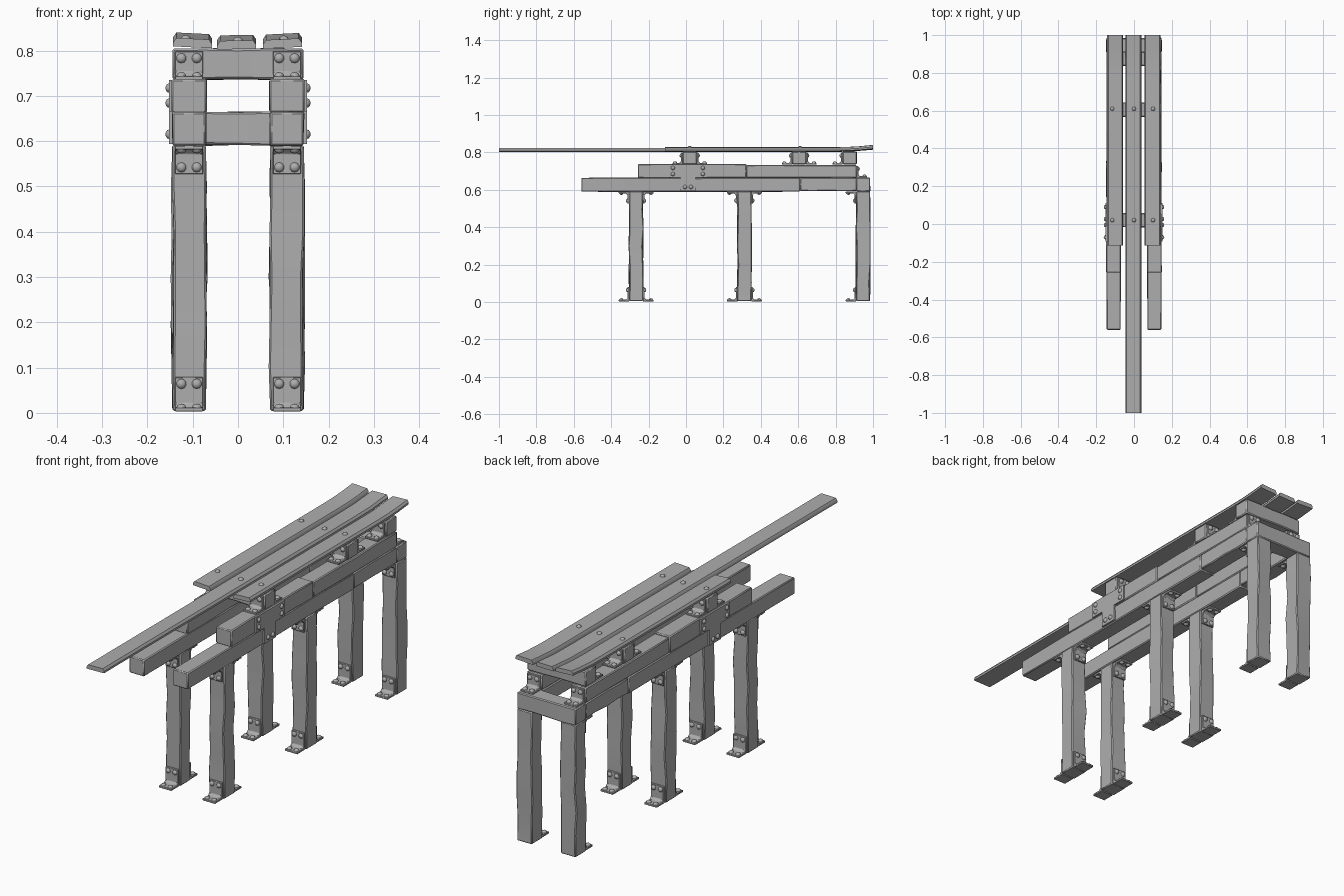
import bpy, bmesh, math, random
from mathutils import Vector, Matrix

random.seed(4)
if "Cube" in bpy.data.objects:
    bpy.data.objects.remove(bpy.data.objects["Cube"])

grey = bpy.data.materials.new("weathered_grey")
grey.use_nodes = True
COLOUR = (0.42, 0.42, 0.42, 1)
grey.diffuse_color = COLOUR
grey.node_tree.nodes["Principled BSDF"].inputs["Base Color"].default_value = COLOUR

X = 0.108       # side frame offset
W = 0.074       # timber thickness
parts = []


def finish(name, bm, bevel=0.0):
    bmesh.ops.recalc_face_normals(bm, faces=bm.faces)
    mesh = bpy.data.meshes.new(name)
    bm.to_mesh(mesh)
    bm.free()
    mesh.materials.append(grey)
    ob = bpy.data.objects.new(name, mesh)
    bpy.context.collection.objects.link(ob)
    if bevel:
        mod = ob.modifiers.new("worn_edges", "BEVEL")
        mod.width = bevel
        mod.limit_method = "ANGLE"
    parts.append(ob)
    return ob


def loft(name, rings, bevel=0.0):
    """Skin closed rings of points and cap both ends."""
    bm = bmesh.new()
    rows = [[bm.verts.new(p) for p in ring] for ring in rings]
    n = len(rows[0])
    for a, b in zip(rows, rows[1:]):
        for i in range(n):
            j = (i + 1) % n
            bm.faces.new((a[i], a[j], b[j], b[i]))
    bm.faces.new(rows[0])
    bm.faces.new(rows[-1][::-1])
    return finish(name, bm, bevel)


def timber(name, start, end, width=W, depth=W, cuts=4, wobble=0.002):
    """Hewn square timber whose sides waver slightly along its length."""
    start, end = Vector(start), Vector(end)
    axis = (end - start).normalized()
    u = Vector((0, 1, 0)) if abs(axis.x) > 0.5 else Vector((1, 0, 0))
    v = axis.cross(u)
    rings = []
    for k in range(cuts + 1):
        w = wobble if 0 < k < cuts else 0
        c = start.lerp(end, k / cuts)
        rings.append([c + u * (a * width / 2 + random.uniform(-w, w))
                      + v * (b * depth / 2 + random.uniform(-w, w))
                      for a, b in ((-1, -1), (1, -1), (1, 1), (-1, 1))])
    return loft(name, rings, 0.004)


def bolt(name, pos, normal, r=0.011):
    bm = bmesh.new()
    bmesh.ops.create_uvsphere(bm, u_segments=10, v_segments=6, radius=r)
    turn = Vector((0, 0, 1)).rotation_difference(Vector(normal)).to_matrix().to_4x4()
    squash = Matrix.Diagonal((1, 1, 0.75, 1))
    bmesh.ops.transform(bm, matrix=Matrix.Translation(pos) @ turn @ squash, verts=bm.verts)
    finish(name, bm)


def bracket(name, x, y, z, sy, sz, height=0.063, reach=0.056):
    """Angle iron in the corner at (y, z), opening towards sy and sz."""
    t = 0.009
    profile = [(0, 0), (reach, 0), (reach, t), (t * 2, t), (t, t * 2), (t, height), (0, height)]
    loft(name, [[(x + dx, y + sy * a, z + sz * b) for a, b in profile]
                for dx in (-0.031, 0.031)], 0.0015)
    for dx in (-0.017, 0.017):
        bolt(name + "_bolt", (x + dx, y + sy * t, z + sz * (height - 0.015)), (0, sy, 0))
        bolt(name + "_bolt", (x + dx, y + sy * (reach - 0.014), z + sz * t), (0, 0, sz))


def plank(name, x, y0, y1, lift, tilt, cuts=16):
    """Chamfered board with a gentle sag and an upturned back end."""
    rings = []
    for k in range(cuts + 1):
        y = y0 + (y1 - y0) * k / cuts
        z = 0.803 + lift + 0.012 * max(0, (y - 0.8) / 0.2) ** 2
        rings.append([(x + a, y, z + b + tilt * a) for a, b in
                      ((-0.043, 0), (0.043, 0), (0.043, 0.009), (0.036, 0.019),
                       (-0.036, 0.019), (-0.043, 0.009))])
    loft(name, rings)


# Side frames: legs, stacked beams, brackets
for side, s in (("right", -1), ("left", 1)):
    x = s * X
    for place, y in (("front", -0.267), ("middle", 0.312), ("back", 0.947)):
        leg = f"{side}_{place}_leg"
        timber(leg, (x, y, 0.004), (x, y, 0.592), cuts=6, wobble=0.004)
        for d in ((-1,) if place == "back" else (-1, 1)):
            face = y + d * W / 2
            bracket(leg + "_foot_bracket", x, face, 0.003, d, 1, height=0.076)
            bracket(leg + "_top_bracket", x, face, 0.59, d, -1)

    timber(f"{side}_lower_beam_front", (x, -0.56, 0.627), (x, 0.61, 0.627))
    timber(f"{side}_lower_beam_back", (x, 0.61, 0.629), (x, 0.912, 0.629), depth=0.07)
    timber(f"{side}_upper_beam_front", (x, -0.257, 0.7), (x, 0.323, 0.7), width=0.078)
    timber(f"{side}_upper_beam_back", (x, 0.323, 0.698), (x, 0.912, 0.698), depth=0.068)
    bracket(f"{side}_end_bracket", x, 0.912, 0.664, 1, 1)

    # T-shaped joining plate on the outer face
    outer = s * (X + 0.039)
    tee = [(-0.092, 0.735), (-0.092, 0.665), (-0.03, 0.665), (-0.03, 0.594),
           (0.05, 0.594), (0.05, 0.665), (0.112, 0.665), (0.112, 0.735)]
    loft(f"{side}_tee_plate", [[(px, a, b) for a, b in tee]
                               for px in (outer - s * 0.004, outer + s * 0.005)])
    for y, z in ((-0.07, 0.717), (-0.07, 0.684), (0.09, 0.717), (0.09, 0.684),
                 (-0.005, 0.615), (0.027, 0.615)):
        bolt(f"{side}_tee_bolt", (outer + s * 0.005, y, z), (s, 0, 0))

# Cross beams carrying the planks
timber("lower_back_cross_beam", (-0.145, 0.947, 0.628), (0.145, 0.947, 0.628))
for place, y in (("front", 0.02), ("middle", 0.605), ("back", 0.875)):
    timber(f"{place}_cross_beam", (-0.145, y, 0.77), (0.145, y, 0.77), depth=0.068)
    for s in (-1, 1):
        for d in ((-1,) if place == "back" else (-1, 1)):
            bracket(f"{place}_cross_bracket", s * X, y + d * W / 2, 0.735, d, 1)

# Deck planks and their bolts
for name, x, y0, lift, tilt in (("right_plank", -0.1, -0.113, 0.004, -0.05),
                                ("middle_plank", -0.003, -1.0, 0.0, 0.02),
                                ("left_plank", 0.098, -0.113, 0.003, 0.05)):
    plank(name, x, y0, 1.0, lift, tilt)
    for y in (0.02, 0.61):
        bolt(name + "_bolt", (x - 0.015 * (1 if x < -0.05 else -0.2), y, 0.822 + lift), (0, 0, 1))

# Smooth shading with crisp edges
bpy.ops.object.select_all(action="DESELECT")
for ob in parts:
    ob.select_set(True)
bpy.context.view_layer.objects.active = parts[0]
bpy.ops.object.shade_smooth_by_angle(angle=math.radians(35))
